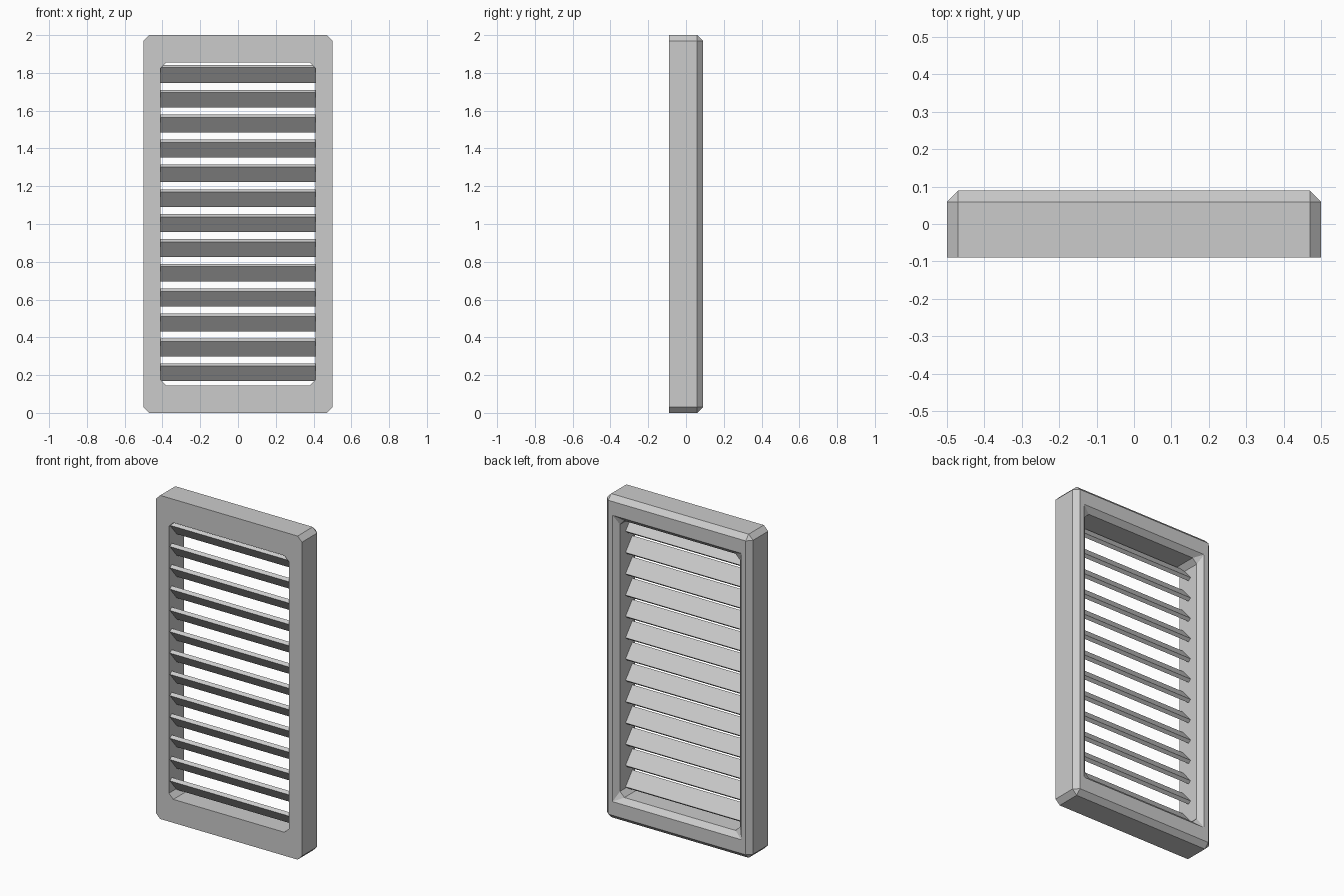
import bpy, bmesh, math
from mathutils import Matrix

old = bpy.data.objects.get("Cube")
if old:
    bpy.data.objects.remove(old, do_unlink=True)

grey = bpy.data.materials.new("light_grey")
grey.use_nodes = True
colour = (0.6, 0.6, 0.6, 1)
grey.diffuse_color = colour
grey.node_tree.nodes["Principled BSDF"].inputs["Base Color"].default_value = colour


def add_object(name, bm):
    bmesh.ops.recalc_face_normals(bm, faces=bm.faces)
    mesh = bpy.data.meshes.new(name)
    bm.to_mesh(mesh)
    bm.free()
    mesh.materials.append(grey)
    obj = bpy.data.objects.new(name, mesh)
    bpy.context.collection.objects.link(obj)
    return obj


def ring(bm, half_x, half_z, y, cut):
    """Rectangle with cut corners, two vertices per corner, centred on z = 1."""
    verts = []
    for sx, sz in ((1, 1), (-1, 1), (-1, -1), (1, -1)):
        pair = [(sx * half_x, sz * (half_z - cut)), (sx * (half_x - cut), sz * half_z)]
        if sx * sz < 0:
            pair.reverse()
        verts += [bm.verts.new((x, y, 1 + z)) for x, z in pair]
    return verts


# Frame: closed section swept round the opening, chamfered at the back
CH, FRONT, MID, BACK = 0.03, -0.089, 0.059, 0.089
HX, HZ = 0.41, 0.855          # half size of the opening
bm = bmesh.new()
section = [
    (0.5, 1.0, FRONT, CH),
    (0.5, 1.0, MID, CH),
    (0.5 - CH, 1.0 - CH, BACK, 0),
    (HX + CH, HZ + CH, BACK, 0),
    (HX, HZ, MID, CH),
    (HX, HZ, FRONT, CH),
]
rings = [ring(bm, *s) for s in section]
for a, b in zip(rings, rings[1:] + rings[:1]):
    for i in range(8):
        j = (i + 1) % 8
        bm.faces.new((a[i], a[j], b[j], b[i]))
bmesh.ops.remove_doubles(bm, verts=bm.verts, dist=1e-5)
add_object("frame", bm)

# Slats: thin tilted boards, high at the front and low at the back
COUNT, LOW, HIGH = 13, 0.215, 1.795
TILT = math.radians(-50)
for i in range(COUNT):
    z = LOW + (HIGH - LOW) * i / (COUNT - 1)
    bm = bmesh.new()
    bmesh.ops.create_cube(bm, size=1, matrix=Matrix.Diagonal((2 * HX, 0.104, 0.023, 1)))
    bmesh.ops.transform(bm, verts=bm.verts,
                        matrix=Matrix.Translation((0, -0.037, z)) @ Matrix.Rotation(TILT, 4, 'X'))
    add_object(f"slat_{i + 1}", bm)
